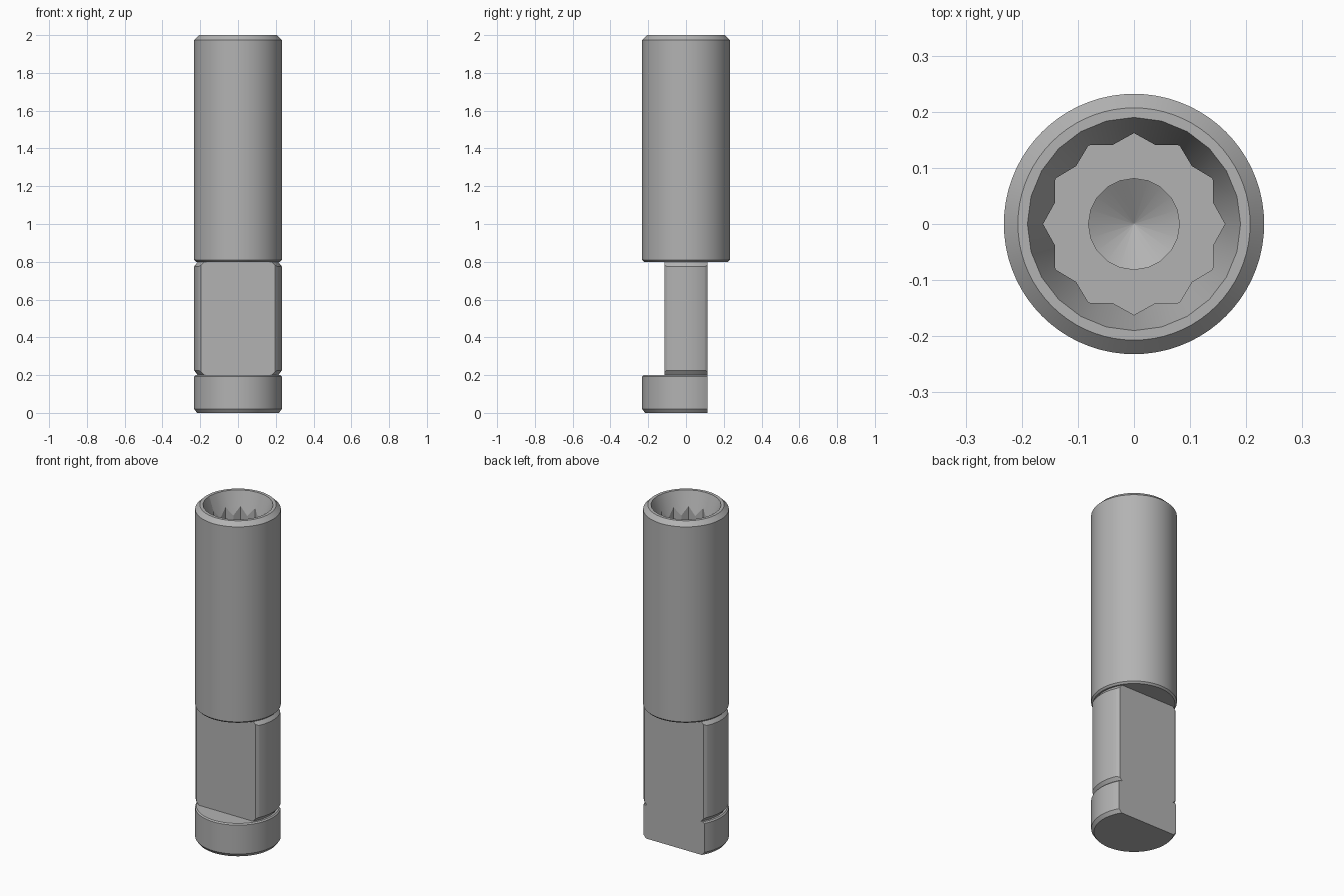
import bpy, bmesh
from math import pi, sin, cos, radians
from mathutils import Vector

cube = bpy.data.objects.get("Cube")
if cube:
    bpy.data.objects.remove(cube, do_unlink=True)

R = 0.232       # outer radius
FLAT = 0.115    # half thickness of the flattened bar

steel = bpy.data.materials.new("grey steel")
steel.use_nodes = True
colour = (0.45, 0.45, 0.45, 1)
steel.diffuse_color = colour
steel.node_tree.nodes["Principled BSDF"].inputs["Base Color"].default_value = colour


def rings_object(name, rings, cuts=()):
    """Skin stacked rings of points, cap both ends, then trim by planes."""
    bm = bmesh.new()
    loops = [[bm.verts.new(p) for p in ring] for ring in rings]
    n = len(loops[0])
    for low, high in zip(loops, loops[1:]):
        for i in range(n):
            j = (i + 1) % n
            bm.faces.new((low[i], low[j], high[j], high[i]))
    bm.faces.new(loops[0][::-1])
    bm.faces.new(loops[-1])
    for point, normal in cuts:
        geom = bm.verts[:] + bm.edges[:] + bm.faces[:]
        bmesh.ops.bisect_plane(bm, geom=geom, plane_co=point, plane_no=normal, clear_outer=True)
        bmesh.ops.holes_fill(bm, edges=[e for e in bm.edges if e.is_boundary], sides=0)
    bmesh.ops.recalc_face_normals(bm, faces=bm.faces[:])
    mesh = bpy.data.meshes.new(name)
    bm.to_mesh(mesh)
    bm.free()
    mesh.materials.append(steel)
    obj = bpy.data.objects.new(name, mesh)
    bpy.context.collection.objects.link(obj)
    return obj


def ring(radius, z, sides):
    return [Vector((radius * sin(2 * pi * i / sides), radius * cos(2 * pi * i / sides), z))
            for i in range(sides)]


def lathe(name, profile, sides=72, cuts=()):
    return rings_object(name, [ring(r, z, sides) for r, z in profile], cuts)


def activate(obj):
    bpy.ops.object.select_all(action='DESELECT')
    obj.select_set(True)
    bpy.context.view_layer.objects.active = obj


def carve(obj, cutter):
    cutter.hide_render = True
    mod = obj.modifiers.new("carve", 'BOOLEAN')
    mod.operation = 'DIFFERENCE'
    mod.solver = 'EXACT'
    mod.object = cutter
    activate(obj)
    bpy.ops.object.modifier_apply(modifier=mod.name)
    bpy.data.objects.remove(cutter, do_unlink=True)


# Socket barrel with chamfered ends
barrel = lathe("socket_barrel", [(R - 0.01, 0.8), (R, 0.81), (R, 1.975), (0.207, 2)])

# Funnel mouth, twelve-point recess and drilled hole with a conical end
slope = (0.19 - 0.14) / 0.15
funnel = lathe("funnel_cutter", [(0.14, 1.85), (0.19 + 0.02 * slope, 2.02)], 24)


def star(z):
    return [Vector((r * sin(radians(15 * i)), r * cos(radians(15 * i)), z))
            for i in range(24) for r in [0.146 if i % 2 else 0.162]]


recess = rings_object("star_cutter", [star(1.5), star(1.93)])
drill = lathe("drill_cutter", [(0.001, 1.3), (0.081, 1.35), (0.081, 1.6)], 20)
for cutter in (funnel, recess, drill):
    carve(barrel, cutter)

# Flattened bar with chamfered ends and edges
back_cut = ((0, FLAT, 0), (0, 1, 0))
bar_cuts = [back_cut, ((0, -FLAT, 0), (0, -1, 0))]
bar_cuts += [((sx * 0.155, sy * 0.155, 0), (sx, sy, 0)) for sx in (-1, 1) for sy in (-1, 1)]
bar = lathe("flat_bar", [(0.213, 0.2), (R, 0.225), (R, 0.775), (0.213, 0.8)], cuts=bar_cuts)

# Base disc, cut flush with the back of the bar
base = lathe("base_disc", [(R - 0.015, 0), (R, 0.02), (R, 0.193), (R - 0.007, 0.2)],
             cuts=[back_cut])

for part in (barrel, bar, base):
    activate(part)
    bpy.ops.object.shade_smooth_by_angle(angle=radians(25))
